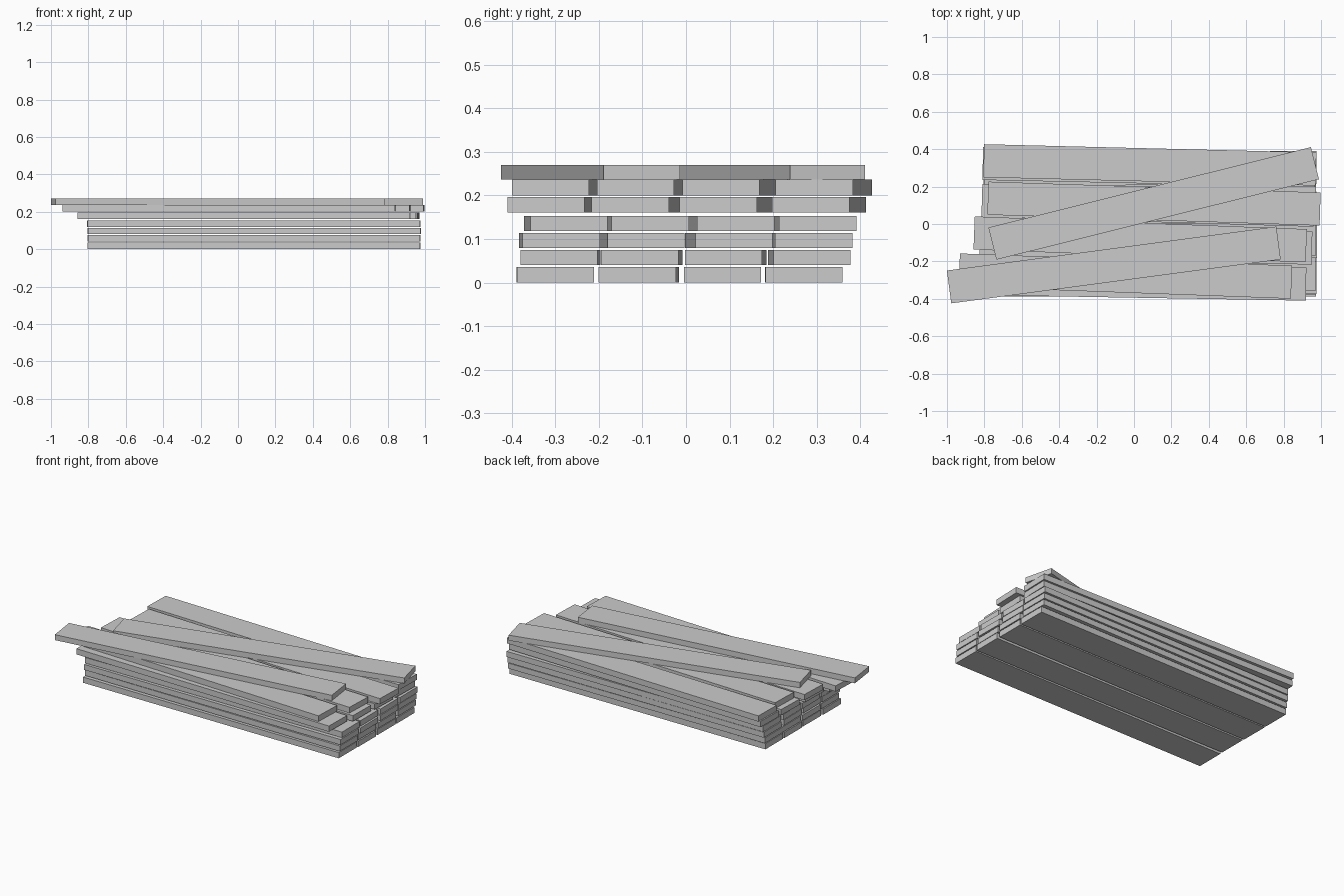
import bpy, bmesh
from math import asin, sin, cos, radians
from mathutils import Matrix, Vector

L, W = 1.777, 0.177


def plank(name, centre, z0, z1, angle):
    bm = bmesh.new()
    bmesh.ops.create_cube(bm, size=1)
    bmesh.ops.scale(bm, vec=(L, W, z1 - z0), verts=bm.verts)
    me = bpy.data.meshes.new(name)
    bm.to_mesh(me)
    bm.free()
    ob = bpy.data.objects.new(name, me)
    ob.matrix_world = (Matrix.Translation((centre[0], centre[1], (z0 + z1) / 2))
                       @ Matrix.Rotation(angle, 4, 'Z'))
    bpy.context.collection.objects.link(ob)


# Each layer: bottom, top, then (right end x, right end middle y, sideways drift to the right)
layers = [
    (0.000, 0.036, [(0.972, -0.299, 0.001), (0.975, -0.112, -0.008), (0.973, 0.084, 0.0), (0.974, 0.271, 0.001)]),
    (0.041, 0.075, [(0.974, -0.291, -0.006), (0.972, -0.106, -0.010), (0.975, 0.086, -0.010), (0.973, 0.289, 0.012)]),
    (0.080, 0.114, [(0.975, -0.286, 0.008), (0.978, -0.092, 0.019), (0.974, 0.110, 0.024), (0.973, 0.293, 0.006)]),
    (0.118, 0.153, [(0.972, -0.268, 0.015), (0.970, -0.082, 0.010), (0.973, 0.114, 0.020), (0.975, 0.302, 0.011)]),
    (0.161, 0.197, [(0.920, -0.321, -0.030), (0.952, -0.128, -0.030), (0.963, 0.074, -0.052), (0.968, 0.286, -0.038)]),
    (0.200, 0.236, [(0.842, -0.311, -0.065), (0.921, -0.116, -0.068), (0.995, 0.080, -0.058), (0.973, 0.294, -0.044)]),
]
for i, (z0, z1, row) in enumerate(layers, 1):
    for j, (xr, yr, drift) in enumerate(row, 1):
        a = asin(drift / L)
        plank(f"plank_layer{i}_{j}", (xr - L / 2 * cos(a), yr - drift / 2), z0, z1, a)

# Two loose boards thrown across the top
plank("top_plank_front", (-0.108, -0.219), 0.236, 0.270, radians(7.6))
plank("top_plank_diagonal", (0.105, 0.110), 0.236, 0.270, radians(14.0))
